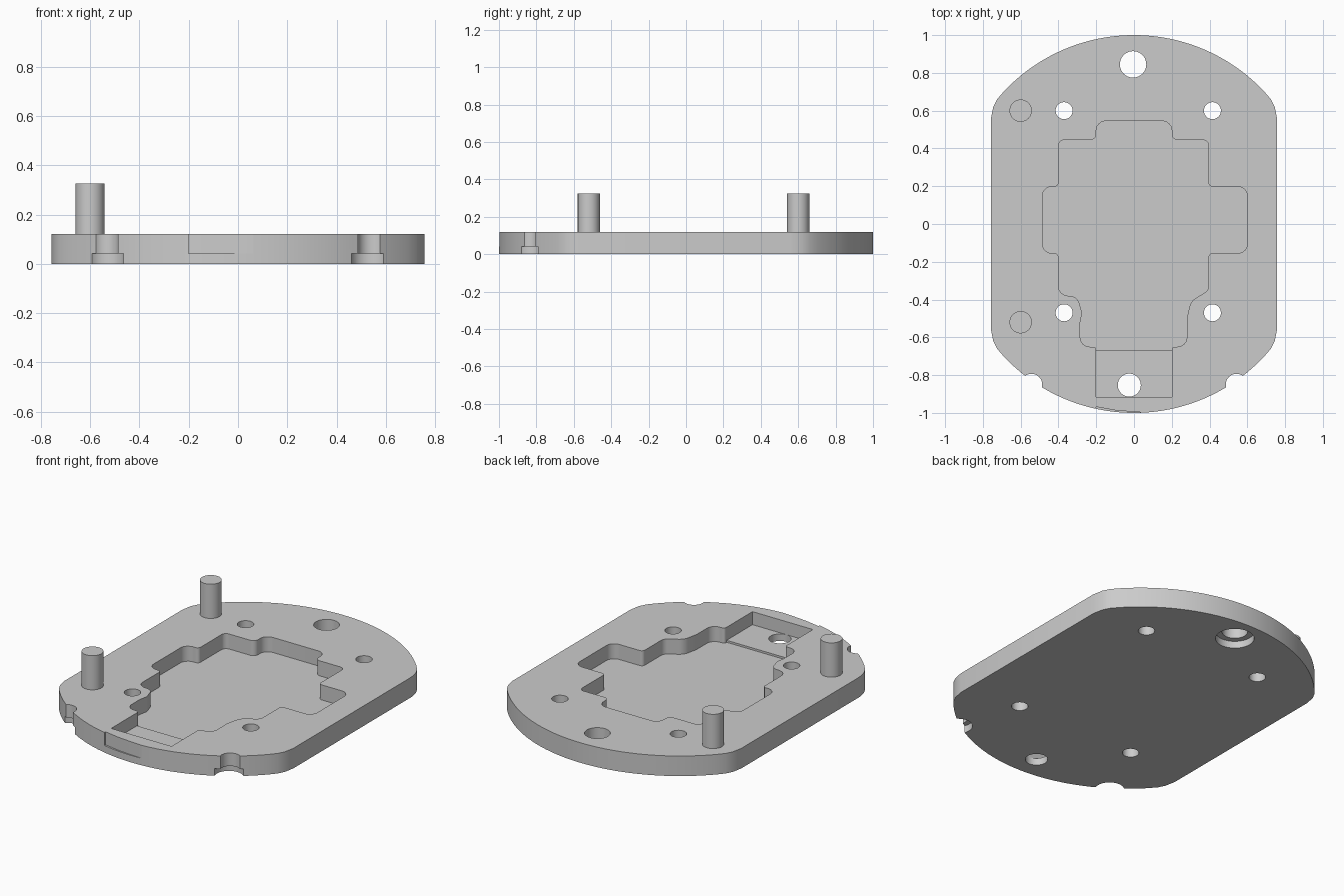
import bpy, bmesh, math
from mathutils import Vector

if "Cube" in bpy.data.objects:
    bpy.data.objects.remove(bpy.data.objects["Cube"])

GREY = (0.6, 0.6, 0.6, 1)
grey = bpy.data.materials.new("plain grey")
grey.use_nodes = True
grey.diffuse_color = GREY
grey.node_tree.nodes["Principled BSDF"].inputs["Base Color"].default_value = GREY

TOP, NECK, FLOOR, BORE = 0.12, 0.042, 0.03, 0.042


def prism(name, pts, z0, z1):
    """Extrude a flat outline from z0 to z1."""
    bm = bmesh.new()
    low = [bm.verts.new((x, y, z0)) for x, y in pts]
    high = [bm.verts.new((x, y, z1)) for x, y in pts]
    bm.faces.new(low[::-1])
    bm.faces.new(high)
    for i in range(len(pts)):
        bm.faces.new((low[i - 1], low[i], high[i], high[i - 1]))
    bmesh.ops.recalc_face_normals(bm, faces=bm.faces)
    mesh = bpy.data.meshes.new(name)
    bm.to_mesh(mesh)
    bm.free()
    mesh.materials.append(grey)
    obj = bpy.data.objects.new(name, mesh)
    bpy.context.collection.objects.link(obj)
    return obj


def circle(x, y, r, n=40):
    return [(x + r * math.cos(2 * math.pi * i / n), y + r * math.sin(2 * math.pi * i / n))
            for i in range(n)]


def fillet(corners, steps=6):
    """Round every (x, y, radius) corner with an arc."""
    out = []
    for i, (x, y, r) in enumerate(corners):
        p = Vector((x, y))
        if r == 0:
            out.append(p)
            continue
        a = (Vector(corners[i - 1][:2]) - p).normalized()
        b = (Vector(corners[(i + 1) % len(corners)][:2]) - p).normalized()
        half = a.angle(b) / 2
        centre = p + (a + b).normalized() * r / math.sin(half)
        start = p + a * r / math.tan(half) - centre
        end = p + b * r / math.tan(half) - centre
        for k in range(steps + 1):
            out.append(centre + start.lerp(end, k / steps).normalized() * r)
    return out


def cut(target, cutter):
    """Subtract the cutter from the target, then discard it."""
    cutter.hide_render = True
    mod = target.modifiers.new("cut", "BOOLEAN")
    mod.operation, mod.solver, mod.object = "DIFFERENCE", "EXACT", cutter
    bpy.context.view_layer.objects.active = target
    bpy.ops.object.modifier_apply(modifier=mod.name)
    bpy.data.objects.remove(cutter)


# Plate outline: large arcs at both ends, rounded shoulders, straight sides
R, C = 0.945, 0.055
span = math.asin(0.69 / R)
arc = [(R * math.sin(span * k / 24), C + R * math.cos(span * k / 24)) for k in range(-24, 25)]
shoulder = [(0.725, 0.66), (0.745, 0.62), (0.757, 0.56)]
outline = (arc + shoulder + [(x, -y) for x, y in reversed(shoulder)]
           + [(x, -y) for x, y in reversed(arc)]
           + [(-x, -y) for x, y in shoulder] + [(-x, y) for x, y in reversed(shoulder)])
outline.reverse()
# the end arcs must fit inside the 2 unit length
plate = prism("base_plate", outline, 0, TOP)

# Stepped pocket with rounded corners, bulging inward around the two front holes
pocket = [(-0.2, -0.67, 0), (-0.2, -0.65, 0.015), (-0.285, -0.65, 0.05), (-0.285, -0.52, 0.03),
          (-0.275, -0.47, 0.05), (-0.3, -0.385, 0.05), (-0.4, -0.375, 0.05),
          (-0.4, -0.155, 0.02), (-0.485, -0.155, 0.05), (-0.485, 0.198, 0.05),
          (-0.4, 0.198, 0.02), (-0.4, 0.445, 0.03), (-0.2, 0.445, 0.03), (-0.2, 0.545, 0.05),
          (0.2, 0.545, 0.05), (0.2, 0.445, 0.03), (0.395, 0.445, 0.03), (0.395, 0.198, 0.02),
          (0.6, 0.198, 0.05), (0.6, -0.155, 0.05), (0.395, -0.155, 0.02),
          (0.395, -0.35, 0.04), (0.3, -0.41, 0.07), (0.28, -0.5, 0.06),
          (0.28, -0.65, 0.05), (0.2, -0.65, 0.015), (0.2, -0.67, 0)]
cut(plate, prism("pocket_cutter", fillet(pocket), FLOOR, TOP + 0.1))

# Shallower neck running toward the front
neck = [(-0.2, -0.915), (0.2, -0.915), (0.2, -0.665), (-0.2, -0.665)]
cut(plate, prism("neck_cutter", neck, NECK, TOP + 0.1))

# Slight relief on the front rim
relief = [(-0.2, -1.1), (0.06, -1.1), (0.06, -0.998), (0, -0.995), (-0.1, -0.986), (-0.2, -0.968)]
cut(plate, prism("relief_cutter", relief, NECK, TOP + 0.1))

# Through holes: four screw holes, two locating holes, two edge notches
holes = [(x, y, 0.045) for x in (-0.37, 0.415) for y in (0.6, -0.47)]
holes += [(-0.005, 0.845, 0.07), (-0.025, -0.853, 0.061)]
holes += [(s * 0.543, -0.85, 0.057) for s in (-1, 1)]
for x, y, r in holes:
    cut(plate, prism("hole_cutter", circle(x, y, r), -0.1, TOP + 0.1))

# Counterbores from below
for x, y, r in [(-0.005, 0.845, 0.105), (-0.54, -0.85, 0.08), (0.535, -0.85, 0.08)]:
    cut(plate, prism("counterbore_cutter", circle(x, y, r), -0.1, BORE))

# Two upright posts on the right-hand side
posts = [prism(name, circle(-0.6, y, 0.059), TOP - 0.02, 0.325)
         for name, y in (("back_post", 0.6), ("front_post", -0.52))]

# Smooth the curved walls, keep the edges crisp
bpy.ops.object.select_all(action="DESELECT")
for obj in [plate] + posts:
    obj.select_set(True)
bpy.context.view_layer.objects.active = plate
bpy.ops.object.shade_smooth_by_angle(angle=math.radians(25))
